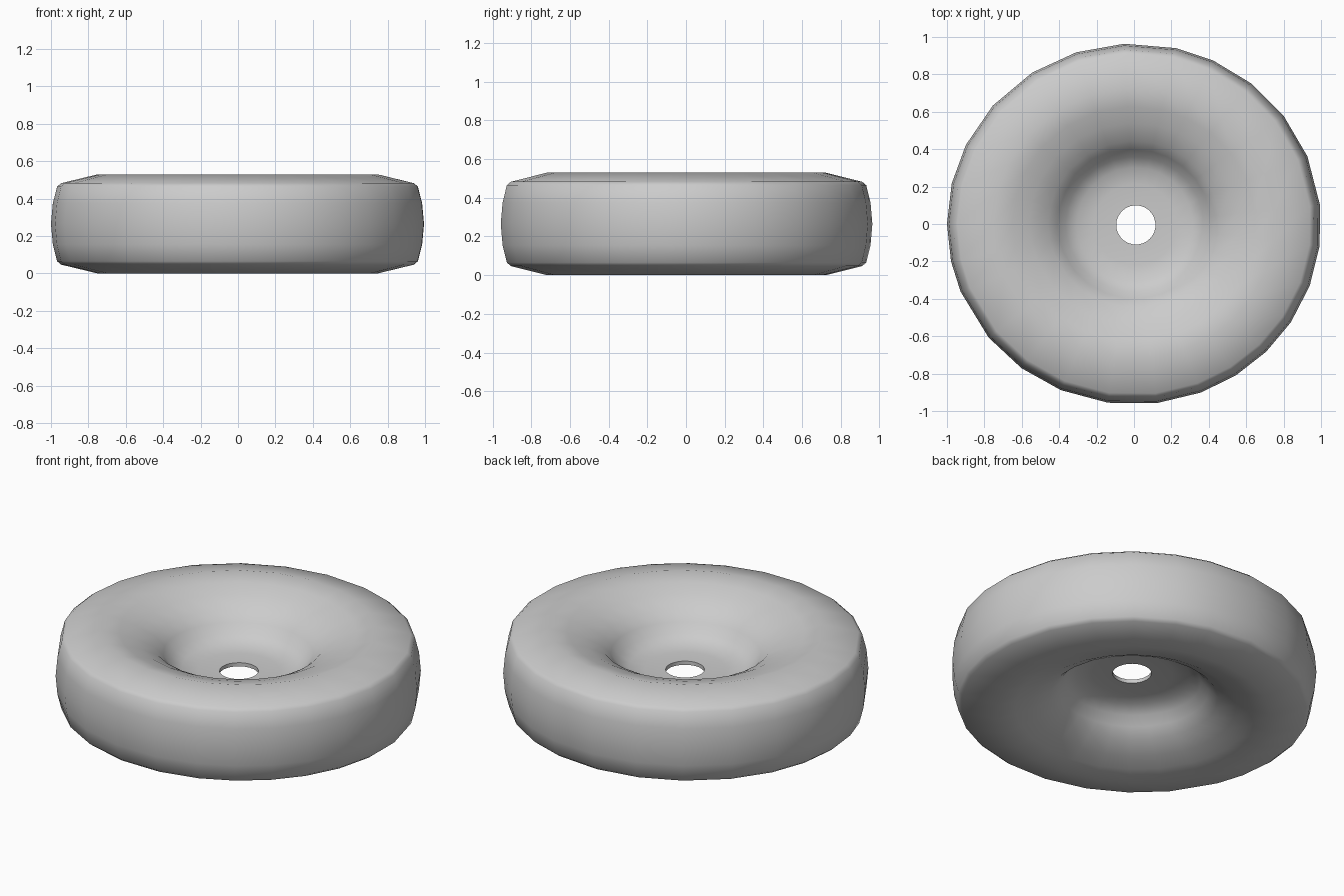
import bpy
import bmesh
from math import cos, sin, radians

cube = bpy.data.objects.get("Cube")
if cube:
    bpy.data.objects.remove(cube)

MID, SQUASH = 0.265, 0.965

# Upper half of the cross-section: (radius, height above the mid plane)
upper = [(0.105, 0.011), (0.22, 0.013), (0.31, 0.025), (0.37, 0.06),
         (0.41, 0.11), (0.46, 0.16), (0.56, 0.21), (0.65, 0.24), (0.75, 0.265),
         (0.945, 0.218), (0.967, 0.20), (0.99, 0.11), (1.0, 0.0)]
lower = [(r, -h) for r, h in reversed(upper[:-1])]
section = upper + lower

# Slightly uneven hand-cut spacing around the rim, in degrees
angles = [6, 22, 37, 51, 65, 77, 93, 108, 123, 139, 154, 167, 180,
          192, 202, 219, 233, 247, 262, 277, 291, 303, 315, 327, 340, 353]


def ring_point(r, h, a):
    """Point on the wheel; the bore is round and a touch off centre."""
    blend = min(1.0, max(0.0, (r - 0.105) / 0.4))
    squash = 1 - (1 - SQUASH) * blend
    shift = 0.01 * (1 - blend)
    return (r * cos(a) + shift, r * squash * sin(a) - shift / 2, MID + h)


# Dished wheel body
bm = bmesh.new()
rings = [[bm.verts.new(ring_point(r, h, radians(a))) for r, h in section]
         for a in angles]
for i, ring in enumerate(rings):
    following = rings[(i + 1) % len(rings)]
    for j in range(len(section)):
        k = (j + 1) % len(section)
        bm.faces.new((ring[j], following[j], following[k], ring[k]))
bmesh.ops.recalc_face_normals(bm, faces=bm.faces)
mesh = bpy.data.meshes.new("dished_wheel")
bm.to_mesh(mesh)
bm.free()

wheel = bpy.data.objects.new("dished_wheel", mesh)
bpy.context.collection.objects.link(wheel)

# Plain grey
grey = bpy.data.materials.new("plain_grey")
grey.use_nodes = True
colour = (0.6, 0.6, 0.6, 1)
grey.diffuse_color = colour
grey.node_tree.nodes["Principled BSDF"].inputs["Base Color"].default_value = colour
mesh.materials.append(grey)

# Smooth shading, sharp only at the bore
bpy.context.view_layer.objects.active = wheel
wheel.select_set(True)
bpy.ops.object.shade_smooth_by_angle(angle=radians(60))
